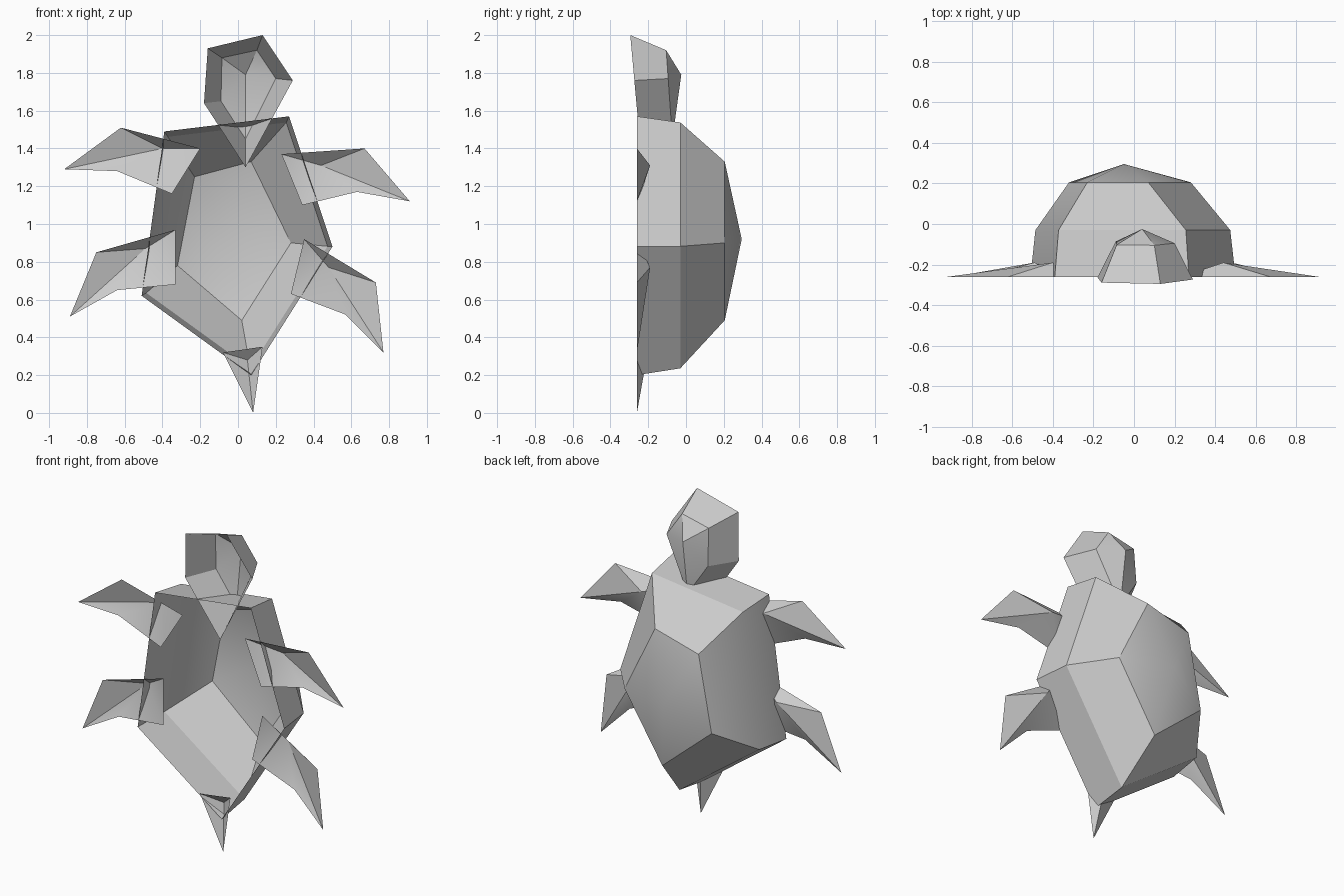
import bpy
import bmesh
import math
from mathutils import Vector

default_cube = bpy.data.objects.get("Cube")
if default_cube:
    bpy.data.objects.remove(default_cube, do_unlink=True)

# One plain grey for the whole animal
grey = bpy.data.materials.new("plain_grey")
grey.use_nodes = True
colour = (0.6, 0.6, 0.6, 1)
grey.diffuse_color = colour
grey.node_tree.nodes["Principled BSDF"].inputs["Base Color"].default_value = colour

RIM_DEPTH = -0.26


def ring_at(outline, depth, tilt=0.0):
    """Place an (x, z) outline at a depth, optionally leaning it with height."""
    top = max(z for x, z in outline)
    return [Vector((x, depth + tilt * (top - z), z)) for x, z in outline]


def shrink(outline, centre, factor):
    """Scale an (x, z) outline about a centre."""
    return [(centre[0] + (x - centre[0]) * factor,
             centre[1] + (z - centre[1]) * factor) for x, z in outline]


def open_dome(name, rings, peak):
    """Bridge rings from the open rim inward and close them with a fan at the peak."""
    bm = bmesh.new()
    loops = [[bm.verts.new(point) for point in ring] for ring in rings]
    tip = bm.verts.new(peak)
    count = len(loops[0])
    for i in range(count):
        j = (i + 1) % count
        for outer, inner in zip(loops, loops[1:]):
            bm.faces.new((outer[i], outer[j], inner[j], inner[i]))
        bm.faces.new((loops[-1][i], loops[-1][j], tip))

    # The hollow side faces the front, so the outside faces the back
    bm.normal_update()
    if sum(face.normal.y * face.calc_area() for face in bm.faces) < 0:
        bmesh.ops.reverse_faces(bm, faces=bm.faces[:])

    mesh = bpy.data.meshes.new(name)
    bm.to_mesh(mesh)
    bm.free()
    mesh.materials.append(grey)
    part = bpy.data.objects.new(name, mesh)
    bpy.context.collection.objects.link(part)

    bpy.ops.object.select_all(action="DESELECT")
    part.select_set(True)
    bpy.context.view_layer.objects.active = part
    bpy.ops.object.shade_smooth_by_angle(angle=math.radians(30))
    return part


# Shell: five-sided hollow dome with a steep wall, a sloped band and a shallow cap
shell_rim = [(-0.39, 1.49), (-0.51, 0.62), (0.07, 0.2), (0.5, 0.88), (0.27, 1.57)]
shell_cap = [(-0.23, 1.25), (-0.32, 0.78), (0.02, 0.49), (0.28, 0.9), (0.07, 1.33)]
shell_wall = shrink(shell_rim, (-0.02, 0.92), 0.95)
open_dome("shell",
          [ring_at(shell_rim, RIM_DEPTH),
           ring_at(shell_wall, -0.03),
           ring_at(shell_cap, 0.205)],
          (-0.05, 0.295, 0.92))

# Head: leaning hollow dome that narrows to the neck
head_rim = [(-0.16, 1.93), (-0.18, 1.64), (0.04, 1.3), (0.29, 1.76), (0.13, 2)]
head_cap = [(-0.085, 1.88), (-0.09, 1.65), (0.04, 1.45), (0.2, 1.77), (0.1, 1.92)]
open_dome("head",
          [ring_at(head_rim, -0.295, 0.09), ring_at(head_cap, -0.105, 0.07)],
          (0.04, -0.025, 1.79))

# Limbs and tail: flat outlines raised to a single low peak
limbs = {
    "front_right_flipper": ([(-0.2, 1.4), (-0.62, 1.51), (-0.92, 1.29),
                             (-0.64, 1.28), (-0.35, 1.16)], (-0.4, 1.4)),
    "front_left_flipper": ([(0.23, 1.37), (0.67, 1.4), (0.91, 1.12),
                            (0.63, 1.17), (0.34, 1.1)], (0.44, 1.31)),
    "rear_right_flipper": ([(-0.33, 0.97), (-0.75, 0.85), (-0.89, 0.51),
                            (-0.64, 0.65), (-0.33, 0.68)], (-0.49, 0.87)),
    "rear_left_flipper": ([(0.35, 0.92), (0.73, 0.69), (0.77, 0.32),
                           (0.57, 0.52), (0.28, 0.63)], (0.48, 0.77)),
    "tail": ([(-0.08, 0.32), (0.08, 0), (0.13, 0.35)], (0.05, 0.28)),
}
for name, (outline, (x, z)) in limbs.items():
    height = 0.05 if name == "tail" else 0.07
    open_dome(name, [ring_at(outline, RIM_DEPTH)], (x, RIM_DEPTH + height, z))
